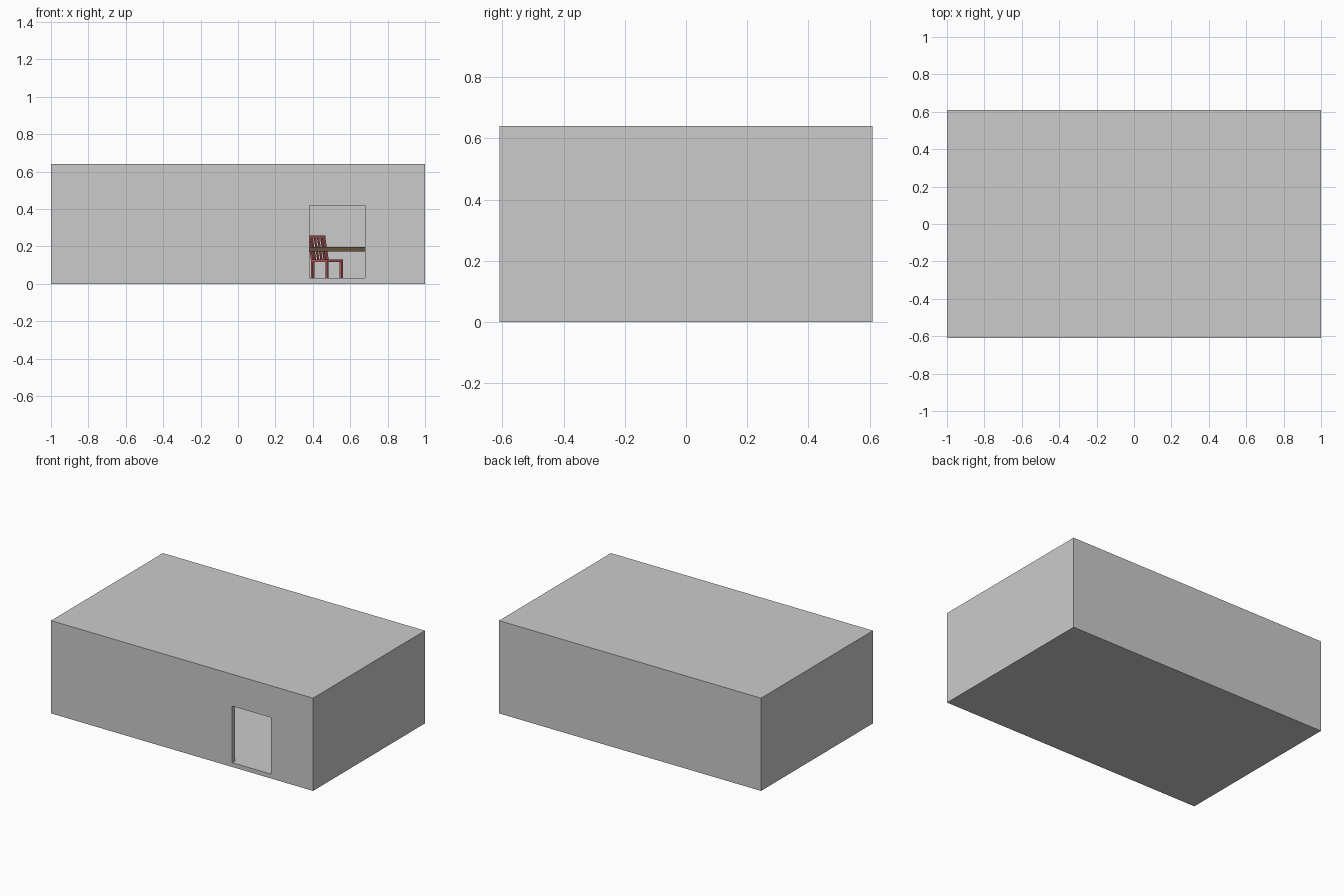
import bpy
from math import radians
from mathutils import Matrix, Vector

if "Cube" in bpy.data.objects:
    bpy.data.objects.remove(bpy.data.objects["Cube"])

X, Y, H, T = 1.0, 0.61, 0.64, 0.03   # room half sizes, height, wall thickness


def material(name, rgb):
    m = bpy.data.materials.new(name)
    m.diffuse_color = (*rgb, 1)
    m.use_nodes = True
    m.node_tree.nodes["Principled BSDF"].inputs["Base Color"].default_value = m.diffuse_color
    return m


def box(name, lo, hi, mat=None, frame=None, shift=(0, 0, 0)):
    """Box between two corners; shift slides its top face for leaning parts."""
    bpy.ops.mesh.primitive_cube_add(size=1)
    ob = bpy.context.object
    ob.name = name
    lo, hi = Vector(lo), Vector(hi)
    for v in ob.data.vertices:
        top = v.co.z > 0
        v.co = Vector([lo[i] if v.co[i] < 0 else hi[i] for i in range(3)])
        if top:
            v.co += Vector(shift)
    if frame:
        ob.data.transform(frame)
    if mat:
        ob.data.materials.append(mat)
    return ob


def cut(target, cutter):
    mod = target.modifiers.new("cut", 'BOOLEAN')
    mod.operation, mod.solver, mod.object = 'DIFFERENCE', 'EXACT', cutter
    bpy.context.view_layer.objects.active = target
    bpy.ops.object.modifier_apply(modifier=mod.name)
    bpy.data.objects.remove(cutter)


# Hollow room with a doorway in the front wall
room = box("room_shell", (-X, -Y, 0), (X, Y, H))
cut(room, box("cavity", (-X + T, -Y + T, T), (X - T, Y - T, H - T)))
cut(room, box("doorway", (0.383, -Y - 0.1, T), (0.678, -Y + 0.1, 0.42)))

red = material("red_paint", (0.55, 0.12, 0.12))
brown = material("dark_wood", (0.13, 0.08, 0.04))

# Table
tx0, tx1, ty0, ty1 = 0.28, 0.88, 0.08, 0.28
box("table_top", (tx0, ty0, 0.172), (tx1, ty1, 0.198), brown)
for x in (tx0 + 0.02, tx1 - 0.05):
    for y in (ty0 + 0.02, ty1 - 0.05):
        box("table_leg", (x, y, T), (x + 0.03, y + 0.03, 0.172), brown)

# Chair turned towards the table (local +x is its front)
fr = Matrix.Translation((0.476, 0.37, T)) @ Matrix.Rotation(radians(-45), 4, 'Z')
s, w = 0.061, 0.013
box("chair_seat", (-s, -s, 0.088), (s, s, 0.1), red, fr)
for x in (-s, s - w):
    for y in (-s, s - w):
        box("chair_leg", (x, y, 0), (x + w, y + w, 0.088), red, fr)

# Leaning chair back: two posts, slats and a top rail
lean = (-0.025, 0, 0)
for y in (-s, s - w):
    box("back_post", (-s, y, 0.1), (-s + w, y + w, 0.215), red, fr, lean)
for i in range(4):
    y = -0.036 + i * 0.024
    box("back_slat", (-s + 0.003, y - 0.005, 0.1), (-s + 0.01, y + 0.005, 0.215), red, fr, lean)
box("back_rail", (-s - 0.025, -s, 0.213), (-s + w - 0.025, s, 0.228), red, fr)
